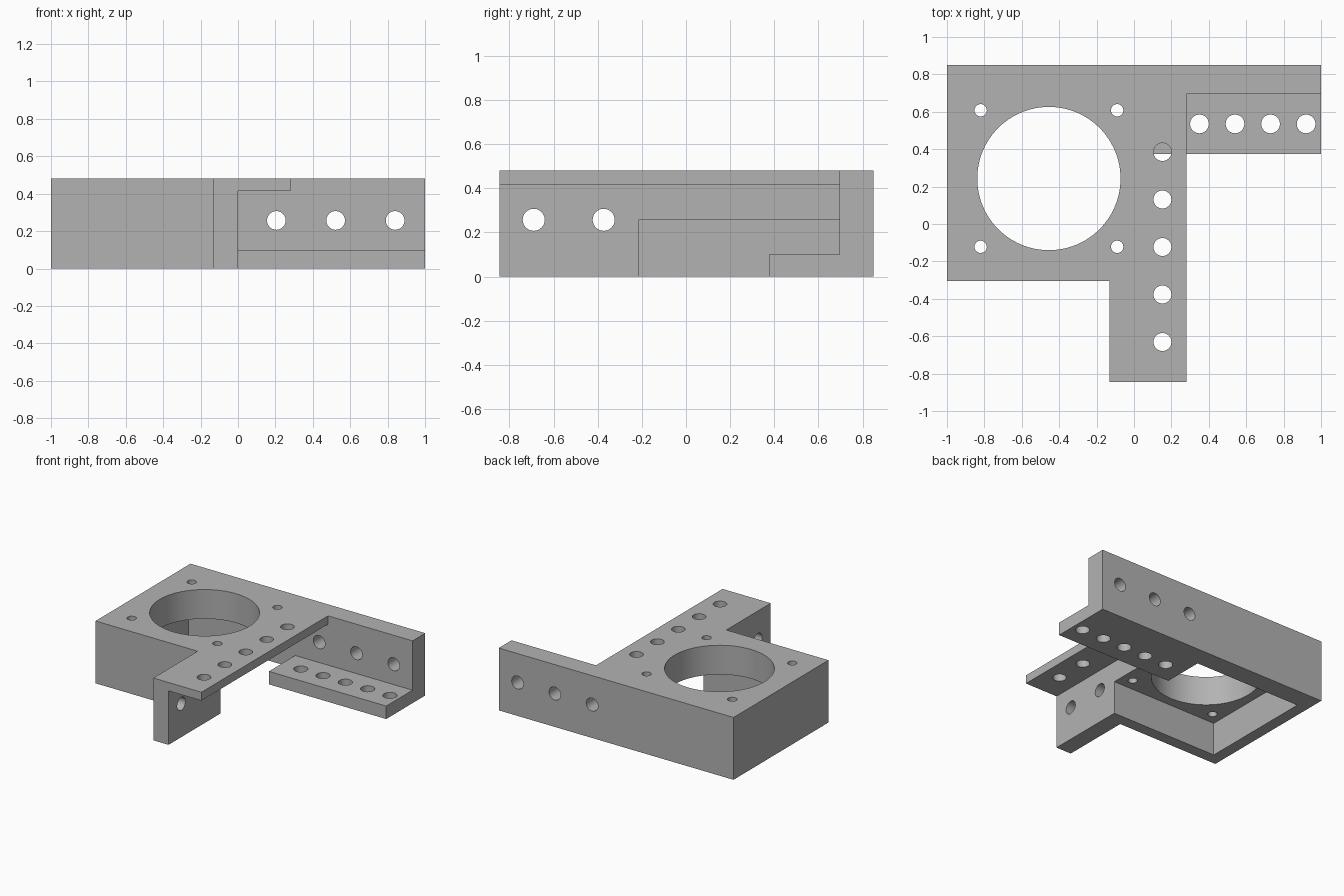
import bpy, bmesh, math
from mathutils import Matrix, Vector

cube = bpy.data.objects.get("Cube")
if cube:
    bpy.data.objects.remove(cube, do_unlink=True)

grey = bpy.data.materials.new("plain grey")
grey.use_nodes = True
colour = (0.45, 0.45, 0.45, 1)
grey.diffuse_color = colour
grey.node_tree.nodes["Principled BSDF"].inputs["Base Color"].default_value = colour


def add_object(name, bm):
    bmesh.ops.recalc_face_normals(bm, faces=bm.faces[:])
    mesh = bpy.data.meshes.new(name)
    bm.to_mesh(mesh)
    bm.free()
    mesh.materials.append(grey)
    obj = bpy.data.objects.new(name, mesh)
    bpy.context.scene.collection.objects.link(obj)
    return obj


def extrude(name, points, direction):
    bm = bmesh.new()
    face = bm.faces.new([bm.verts.new(p) for p in points])
    grown = bmesh.ops.extrude_face_region(bm, geom=[face], use_keep_orig=True)
    verts = [g for g in grown["geom"] if isinstance(g, bmesh.types.BMVert)]
    bmesh.ops.translate(bm, verts=verts, vec=direction)
    return add_object(name, bm)


def box(name, x0, x1, y0, y1, z0, z1):
    corners = [(x0, y0, z0), (x1, y0, z0), (x1, y1, z0), (x0, y1, z0)]
    return extrude(name, corners, (0, 0, z1 - z0))


def drill(start, end, radius, segments=32):
    start, end = Vector(start), Vector(end)
    axis = end - start
    turn = axis.to_track_quat('Z', 'Y').to_matrix().to_4x4()
    bm = bmesh.new()
    bmesh.ops.create_cone(bm, cap_ends=True, segments=segments, radius1=radius,
                          radius2=radius, depth=axis.length,
                          matrix=Matrix.Translation((start + end) / 2) @ turn)
    return add_object("hole_cutter", bm)


# Full-height block on the bracket's plan outline
plan = [(-1, 0.85), (1, 0.85), (1, 0.375), (0.28, 0.375),
        (0.28, -0.845), (-0.13, -0.845), (-0.13, -0.305), (-1, -0.305)]
bracket = extrude("mounting_bracket", [(x, y, 0) for x, y in plan], (0, 0, 0.48))

# Space under the arm, leaving the lower flange
under = [(-2, -1), (0.375, -1), (0.375, 0.1), (0.695, 0.1), (0.695, 0.415), (-2, 0.415)]
cutters = [extrude("under_arm_cutter", [(0, y, z) for y, z in under], (2, 0, 0))]

# Space above the lower flange, and the square recess below the thick plate
cutters.append(box("flange_cutter", 0.28, 2, 0.2, 0.695, 0.1, 1))
cutters.append(box("recess_cutter", -0.91, 0.001, -0.215, 0.695, -1, 0.255))

# Large bore and its four screw holes
cx, cy = -0.455, 0.243
cutters.append(drill((cx, cy, 0.1), (cx, cy, 1), 0.383, 96))
for sx in (-1, 1):
    for sy in (-1, 1):
        x, y = cx + sx * 0.365, cy + sy * 0.365
        cutters.append(drill((x, y, 0.1), (x, y, 1), 0.033))

# Hole rows in the arm and the lower flange
for i in range(5):
    y = 0.385 - i * 0.254
    cutters.append(drill((0.152, y, 0.3), (0.152, y, 1), 0.048))
    x = 0.16 + i * 0.19
    cutters.append(drill((x, 0.535, -1), (x, 0.535, 0.25), 0.05))

# Holes in the back wall and the leg
for x in (0.205, 0.522, 0.84):
    cutters.append(drill((x, 0.6, 0.257), (x, 1, 0.257), 0.05))
for y in (-0.69, -0.373):
    cutters.append(drill((-0.5, y, 0.257), (0.5, y, 0.257), 0.05))

bpy.ops.object.select_all(action='DESELECT')
bpy.context.view_layer.objects.active = bracket
bracket.select_set(True)
for cutter in cutters:
    cutter.hide_render = True
    cut = bracket.modifiers.new("cut", 'BOOLEAN')
    cut.operation = 'DIFFERENCE'
    cut.solver = 'EXACT'
    cut.object = cutter
    bpy.ops.object.modifier_apply(modifier=cut.name)
    bpy.data.objects.remove(cutter, do_unlink=True)

bpy.ops.object.shade_smooth_by_angle(angle=math.radians(30))
